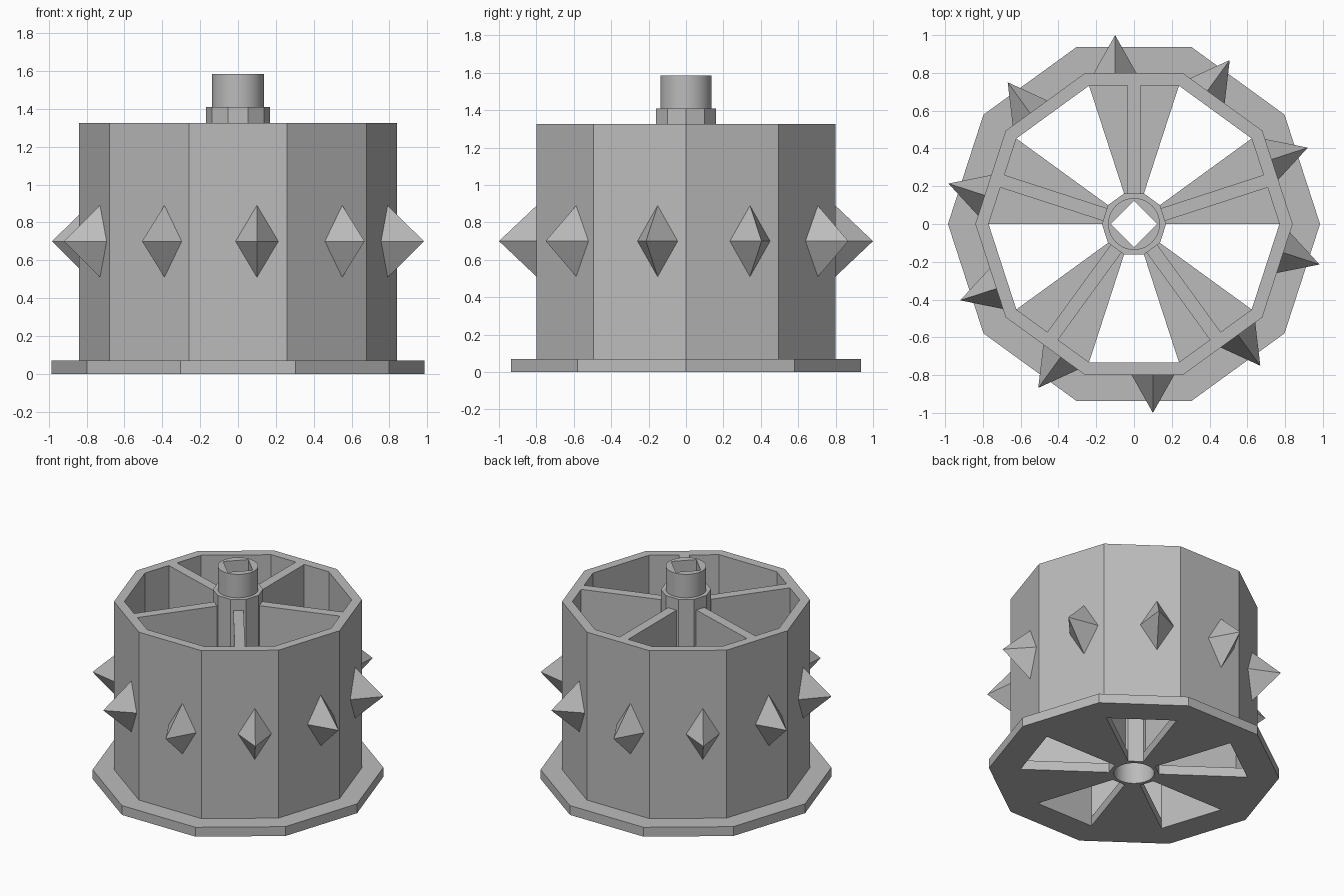
import bpy
import bmesh
from math import cos, sin, pi, radians
from mathutils import Matrix

if "Cube" in bpy.data.objects:
    bpy.data.objects.remove(bpy.data.objects["Cube"], do_unlink=True)

STEP = radians(36)
BODY_R, INNER_R, FLANGE_R, HUB_R, BORE_R = 0.84, 0.77, 0.985, 0.17, 0.137
FLOOR_Z, WALL_Z, COLLAR_Z, PEG_Z = 0.07, 1.325, 1.41, 1.585

grey = bpy.data.materials.new("plain_grey")
grey.use_nodes = True
colour = (0.5, 0.5, 0.5, 1)
grey.diffuse_color = colour
grey.node_tree.nodes["Principled BSDF"].inputs["Base Color"].default_value = colour


def finish(name, bm):
    bmesh.ops.recalc_face_normals(bm, faces=bm.faces)
    mesh = bpy.data.meshes.new(name)
    bm.to_mesh(mesh)
    bm.free()
    mesh.materials.append(grey)
    obj = bpy.data.objects.new(name, mesh)
    bpy.context.collection.objects.link(obj)
    return obj


def outline(sides, radius, steps):
    """Points around a regular polygon (sides=0 gives a circle)."""
    pts = []
    for i in range(steps):
        a = 2 * pi * i / steps
        r = radius
        if sides:
            half = pi / sides
            r *= cos(half) / cos(a % (2 * half) - half)
        pts.append((r * cos(a), r * sin(a)))
    return pts


def tube(name, outer, inner, z0, z1, steps):
    """Ring between two (sides, radius) outlines."""
    bm = bmesh.new()
    loops = [[bm.verts.new((x, y, z)) for x, y in outline(*shape, steps)]
             for shape, z in ((outer, z0), (outer, z1), (inner, z1), (inner, z0))]
    for k in range(4):
        a, b = loops[k], loops[(k + 1) % 4]
        for i in range(steps):
            j = (i + 1) % steps
            bm.faces.new((a[i], a[j], b[j], b[i]))
    return finish(name, bm)


def prism(name, pts, z0, z1):
    bm = bmesh.new()
    face = bm.faces.new([bm.verts.new((x, y, z0)) for x, y in pts])
    ext = bmesh.ops.extrude_face_region(bm, geom=[face])
    top = [v for v in ext["geom"] if isinstance(v, bmesh.types.BMVert)]
    bmesh.ops.translate(bm, verts=top, vec=(0, 0, z1 - z0))
    return finish(name, bm)


# Drum wall and bottom flange
tube("drum_wall", (10, BODY_R), (10, INNER_R), FLOOR_Z, WALL_Z, 10)
tube("bottom_flange", (10, FLANGE_R), (10, INNER_R), 0, FLOOR_Z, 10)

# Hollow hub, collar and drive peg with a square socket
round_parts = [
    tube("hub_column", (10, HUB_R), (0, BORE_R), 0, WALL_Z, 40),
    tube("hub_collar", (10, HUB_R), (4, 0.122), WALL_Z, COLLAR_Z, 40),
    tube("drive_peg", (0, BORE_R), (4, 0.122), COLLAR_Z, PEG_Z, 40),
]

# Floor wedges, each with a full-height rib along its middle
apothem = cos(STEP / 2)
for n in range(5):
    a = 2 * n * STEP
    wedge = [(r * cos(t), r * sin(t)) for r, t in
             ((HUB_R, a), (INNER_R, a), (INNER_R, a + STEP), (HUB_R, a + STEP))]
    prism(f"floor_wedge_{n + 1}", wedge, 0, FLOOR_Z)
    r0, r1, w = HUB_R * apothem, INNER_R * apothem, 0.035
    rib = prism(f"rib_{n + 1}", [(r0, -w), (r1, -w), (r1, w), (r0, w)], FLOOR_Z, WALL_Z)
    rib.data.transform(Matrix.Rotation(a + STEP / 2, 4, "Z"))

# One pointed tooth on each side of the drum
for n in range(10):
    bm = bmesh.new()
    base_x, side, mid = BODY_R * apothem, 0.1, 0.7
    ring = [bm.verts.new((base_x, side + dy, mid + dz))
            for dy, dz in ((0.113, 0), (0, 0.19), (-0.113, 0), (0, -0.19))]
    tip = bm.verts.new((1, side, mid))
    bm.faces.new(ring)
    for i in range(4):
        bm.faces.new((ring[i], ring[(i + 1) % 4], tip))
    tooth = finish(f"tooth_{n + 1}", bm)
    tooth.data.transform(Matrix.Rotation((n + 0.5) * STEP, 4, "Z"))

# Smooth the round surfaces only
bpy.ops.object.select_all(action="DESELECT")
for obj in round_parts:
    obj.select_set(True)
bpy.context.view_layer.objects.active = round_parts[0]
bpy.ops.object.shade_smooth_by_angle(angle=radians(25))
